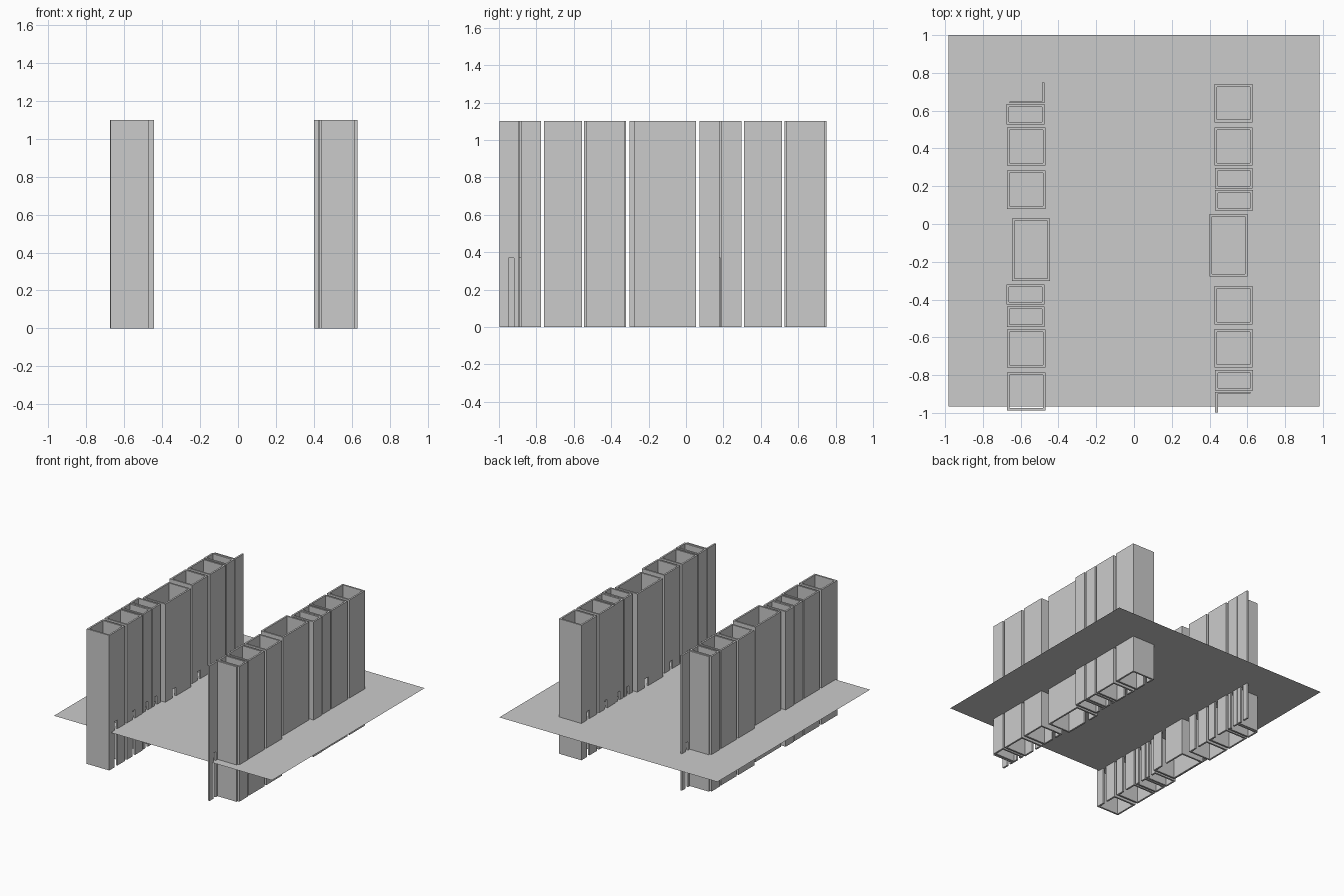
import bpy
import bmesh
import math
from mathutils import Matrix

if "Cube" in bpy.data.objects:
    bpy.data.objects.remove(bpy.data.objects["Cube"])

HEIGHT, DOOR_H, WALL = 1.10, 0.37, 0.014
PLANE_Z = 0.30
# the right row is the left row turned 180 degrees about this point
PIVOT = (-0.022, -0.124, 0)


def extrude(bm, pts, vec):
    """Close a flat outline into a prism along vec."""
    face = bm.faces.new([bm.verts.new(p) for p in pts])
    out = bmesh.ops.extrude_face_region(bm, geom=[face])
    bmesh.ops.translate(bm, vec=vec, verts=[v for v in out["geom"]
                                          if isinstance(v, bmesh.types.BMVert)])


def door_panel(bm, x, y0, y1, d0, d1):
    """Wall facing the street with a doorway cut into its lower edge."""
    outline = [(y0, 0), (d0, 0), (d0, DOOR_H), (d1, DOOR_H), (d1, 0),
               (y1, 0), (y1, HEIGHT), (y0, HEIGHT)]
    extrude(bm, [(x - WALL, y, z) for y, z in outline], (WALL, 0, 0))


def finish(bm, name, turned):
    if turned:
        turn = Matrix.Rotation(math.pi, 4, 'Z')
        bmesh.ops.rotate(bm, cent=PIVOT, matrix=turn, verts=bm.verts)
        # second turn offset: same pivot used both ways
    bmesh.ops.recalc_face_normals(bm, faces=bm.faces)
    mesh = bpy.data.meshes.new(name)
    bm.to_mesh(mesh)
    bm.free()
    obj = bpy.data.objects.new(name, mesh)
    bpy.context.collection.objects.link(obj)
    return obj


def building(name, x0, x1, y0, y1, door, width, turned):
    """Open-topped shell: three solid walls plus the door panel."""
    bm = bmesh.new()
    w, xi = WALL, x1 - WALL
    c_shape = [(xi, y0), (x0, y0), (x0, y1), (xi, y1),
               (xi, y1 - w), (x0 + w, y1 - w), (x0 + w, y0 + w), (xi, y0 + w)]
    extrude(bm, [(x, y, 0) for x, y in c_shape], (0, 0, HEIGHT))
    door_panel(bm, x1, y0, y1, y0 + door, y0 + door + width)
    return finish(bm, name, turned)


def open_corner(name, turned):
    """Unfinished end house: only a side wall and a door wall."""
    bm = bmesh.new()
    side = [(-0.66, 0.641), (-0.488, 0.641), (-0.488, 0.649), (-0.66, 0.649)]
    extrude(bm, [(x, y, 0) for x, y in side], (0, 0, HEIGHT))
    door_panel(bm, -0.474, 0.641, 0.75, 0.672, 0.701)
    return finish(bm, name, turned)


# x0, x1, y0, y1, door offset, door width
ROW = [
    (-0.672, -0.469, -0.988, -0.786, 0.07, 0.035),
    (-0.672, -0.469, -0.760, -0.558, 0.07, 0.035),
    (-0.672, -0.474, -0.545, -0.436, 0.032, 0.03),
    (-0.675, -0.474, -0.427, -0.320, 0.032, 0.03),
    (-0.646, -0.444, -0.302, 0.030, 0.09, 0.05),
    (-0.672, -0.469, 0.080, 0.284, 0.07, 0.035),
    (-0.672, -0.469, 0.309, 0.511, 0.07, 0.035),
    (-0.675, -0.474, 0.526, 0.634, 0.032, 0.03),
]

for side_name, turned in (("left", False), ("right", True)):
    for i, spec in enumerate(ROW):
        building(f"{side_name}_building_{i + 1}", *spec, turned)
    open_corner(f"{side_name}_open_corner", turned)

# thin street plane passing through the buildings
bm = bmesh.new()
bm.faces.new([bm.verts.new((x, y, PLANE_Z)) for x, y in
              ((-0.983, -0.966), (0.983, -0.966), (0.983, 1.0), (-0.983, 1.0))])
finish(bm, "street_plane", False)
